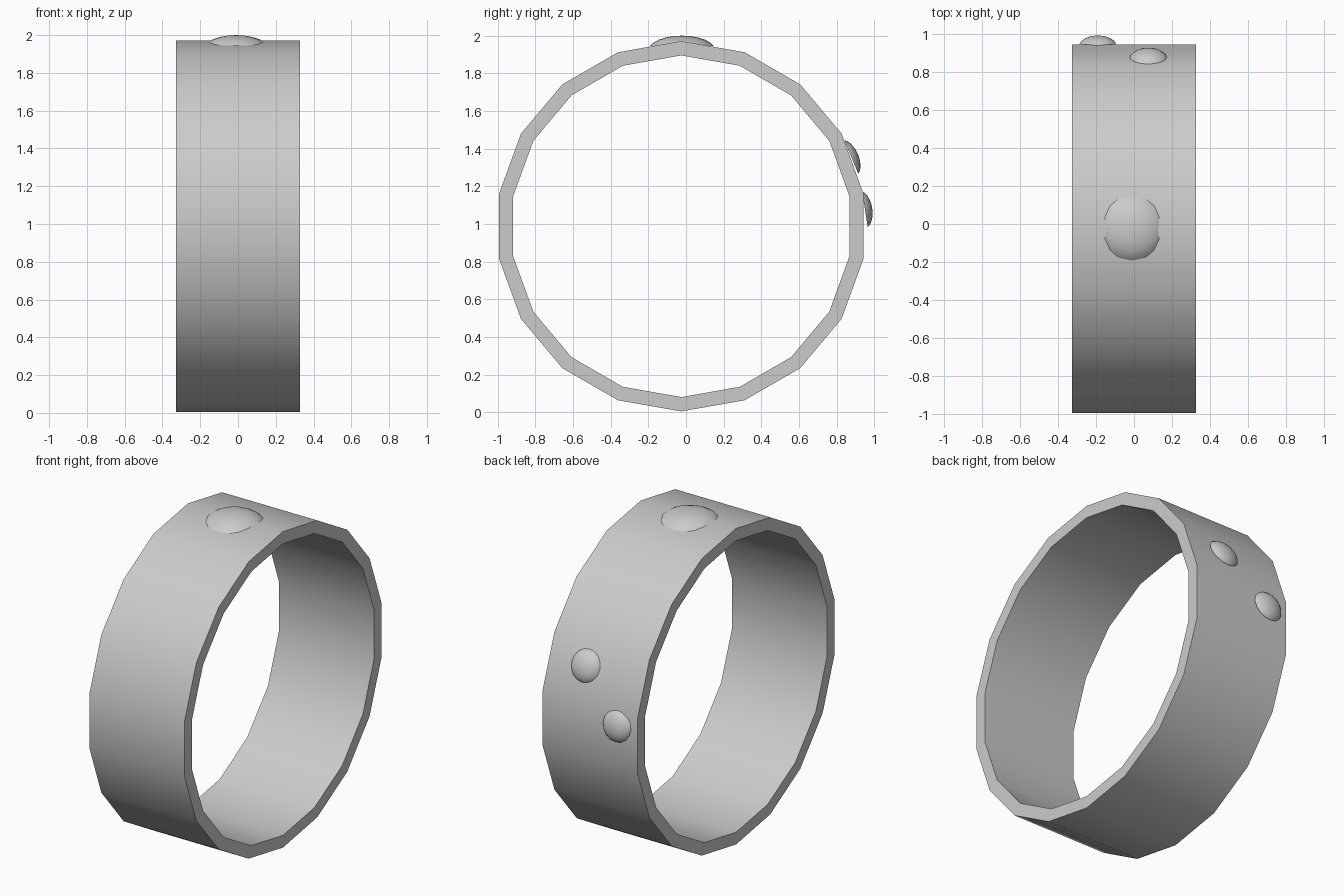
import bpy, bmesh, math
from mathutils import Matrix

if "Cube" in bpy.data.objects:
    bpy.data.objects.remove(bpy.data.objects["Cube"])

CY, CZ = -0.025, 0.988          # ring centre
SIDES = 18


def finish(name, bm, matrix=None):
    bmesh.ops.recalc_face_normals(bm, faces=bm.faces[:])
    if matrix:
        bm.transform(matrix)
    mesh = bpy.data.meshes.new(name)
    bm.to_mesh(mesh)
    bm.free()
    obj = bpy.data.objects.new(name, mesh)
    bpy.context.collection.objects.link(obj)
    bpy.ops.object.select_all(action='DESELECT')
    obj.select_set(True)
    bpy.context.view_layer.objects.active = obj
    bpy.ops.object.shade_smooth_by_angle(angle=math.radians(40))
    return obj


def lathe(bm, loops, closed):
    # bridge successive rings of vertices
    pairs = list(zip(loops, loops[1:] + loops[:1]))
    for a, b in pairs if closed else pairs[:-1]:
        n = len(a)
        for i in range(n):
            j = (i + 1) % n
            bm.faces.new((a[i], a[j], b[j], b[i]))


# Band: rectangular section swept round the x axis
bm = bmesh.new()
loops = []
for x, r in ((-0.327, 0.983), (0.327, 0.983), (0.327, 0.907), (-0.327, 0.907)):
    loops.append([bm.verts.new((x, CY + r * math.sin(2 * math.pi * i / SIDES),
                                CZ + r * math.cos(2 * math.pi * i / SIDES)))
                  for i in range(SIDES)])
lathe(bm, loops, True)
finish("ring_band", bm)


# Domed stone: low cap, tilted about x so it faces outward
def stone(name, loc, radius, height, elevation, segs=16, rings=5):
    bm = bmesh.new()
    T = math.radians(72)
    loops = []
    for k in range(rings, 0, -1):
        t = T * k / rings
        r = radius * math.sin(t) / math.sin(T)
        z = height * (math.cos(t) - math.cos(T)) / (1 - math.cos(T))
        loops.append([bm.verts.new((r * math.cos(2 * math.pi * i / segs),
                                    r * math.sin(2 * math.pi * i / segs), z))
                      for i in range(segs)])
    lathe(bm, loops, False)
    tip = bm.verts.new((0, 0, height))
    top = loops[-1]
    for i in range(segs):
        bm.faces.new((top[i], top[(i + 1) % segs], tip))
    bm.faces.new(loops[0][::-1])
    tilt = Matrix.Rotation(math.radians(elevation - 90), 4, 'X')
    finish(name, bm, Matrix.Translation(loc) @ tilt)


stone("top_stone", (-0.01, -0.022, 1.945), 0.17, 0.055, 90)
stone("back_stone_low", (-0.19, 0.950, 1.078), 0.096, 0.039, 9)
stone("back_stone_high", (0.075, 0.878, 1.355), 0.097, 0.038, 22.5)
